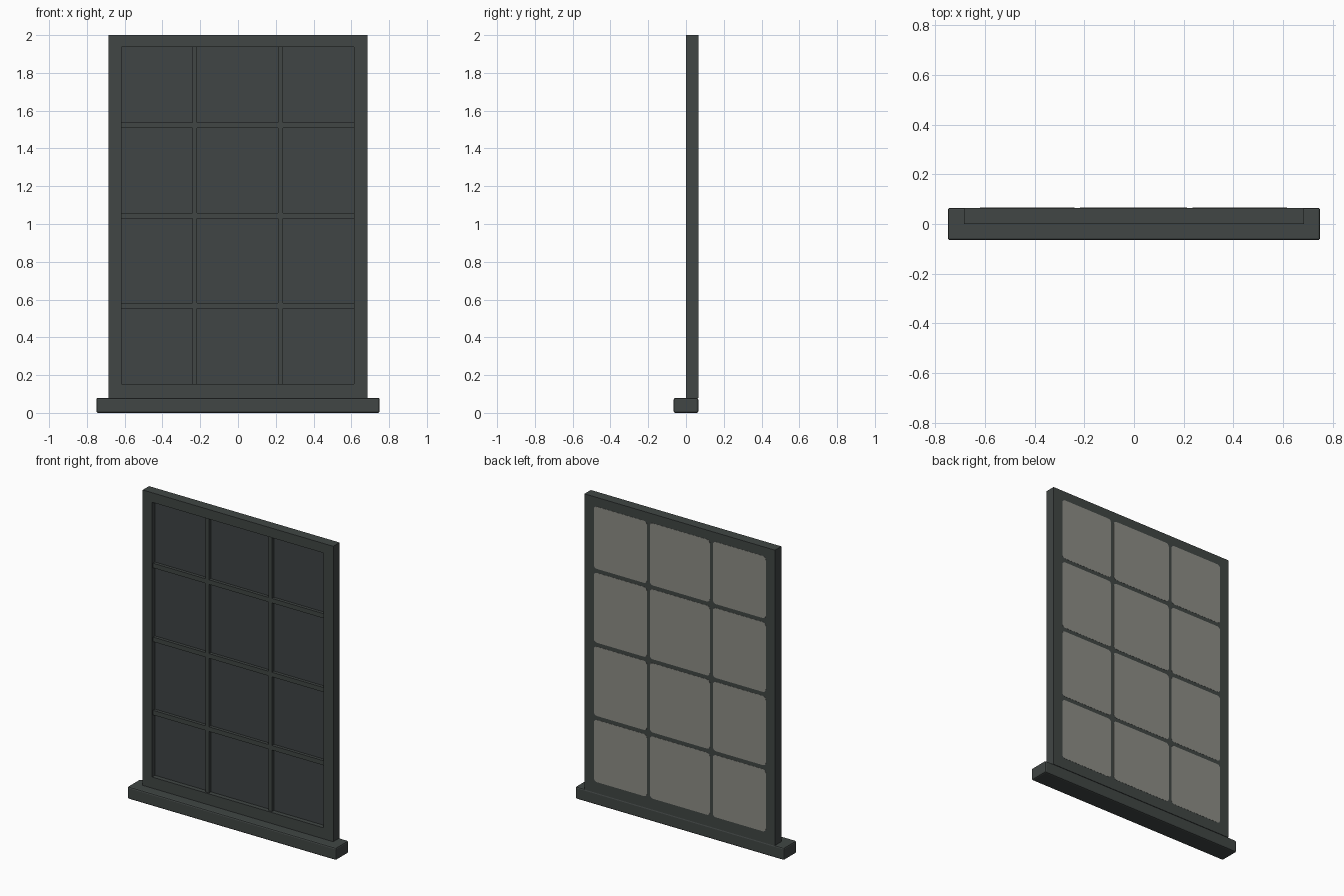
import bpy, bmesh, math

if "Cube" in bpy.data.objects:
    bpy.data.objects.remove(bpy.data.objects["Cube"])


def material(name, rgb):
    m = bpy.data.materials.new(name)
    m.diffuse_color = (*rgb, 1)
    m.use_nodes = True
    m.node_tree.nodes["Principled BSDF"].inputs["Base Color"].default_value = m.diffuse_color
    return m


DARK = material("dark grey paint", (0.052, 0.061, 0.058))
GLASS = material("dark glass", (0.050, 0.058, 0.060))
GREY = material("warm grey", (0.27, 0.27, 0.238))


def add_object(name, bm, mat):
    bmesh.ops.recalc_face_normals(bm, faces=bm.faces)
    me = bpy.data.meshes.new(name)
    bm.to_mesh(me)
    bm.free()
    me.materials.append(mat)
    ob = bpy.data.objects.new(name, me)
    bpy.context.collection.objects.link(ob)
    return ob


def box(bm, x0, x1, y0, y1, z0, z1):
    verts = bmesh.ops.create_cube(bm, size=1)["verts"]
    for v in verts:
        v.co = (x1 if v.co.x > 0 else x0,
                y1 if v.co.y > 0 else y0,
                z1 if v.co.z > 0 else z0)


def rounded_plate(bm, x0, x1, z0, z1, y0, y1, r, steps=4):
    pts = []
    for i, (cx, cz) in enumerate([(x1 - r, z1 - r), (x0 + r, z1 - r),
                                  (x0 + r, z0 + r), (x1 - r, z0 + r)]):
        for s in range(steps + 1):
            a = math.pi / 2 * (i + s / steps)
            pts.append((cx + r * math.cos(a), cz + r * math.sin(a)))
    face = bm.faces.new([bm.verts.new((x, y0, z)) for x, z in pts])
    ext = bmesh.ops.extrude_face_region(bm, geom=[face], use_keep_orig=True)
    for v in ext["geom"]:
        if isinstance(v, bmesh.types.BMVert):
            v.co.y = y1


# Pane openings
COLS = [(-0.618, -0.241), (-0.216, 0.212), (0.237, 0.615)]
ROWS = [(0.152, 0.552), (0.582, 1.028), (1.058, 1.508), (1.538, 1.938)]
BACK = 0.065
LEFT, RIGHT = COLS[0][0], COLS[-1][1]
BOTTOM, TOP = ROWS[0][0], ROWS[-1][1]

# Sill with softened edges
bm = bmesh.new()
box(bm, -0.75, 0.75, -0.065, BACK, 0.0, 0.08)
bmesh.ops.bevel(bm, geom=bm.edges[:], offset=0.009, segments=2,
                profile=0.5, affect='EDGES')
add_object("sill", bm, DARK)

# Outer frame: two stiles and two rails
bm = bmesh.new()
box(bm, -0.685, LEFT, 0, BACK, 0.078, 2.0)
box(bm, RIGHT, 0.685, 0, BACK, 0.078, 2.0)
box(bm, LEFT, RIGHT, 0, BACK, 0.078, BOTTOM)
box(bm, LEFT, RIGHT, 0, BACK, TOP, 2.0)
add_object("outer_frame", bm, DARK)

# Glazing bars, slightly behind the frame front
bm = bmesh.new()
for lower, upper in zip(ROWS, ROWS[1:]):
    box(bm, LEFT, RIGHT, 0.01, BACK, lower[1], upper[0])
for z0, z1 in ROWS:
    for a, b in zip(COLS, COLS[1:]):
        box(bm, a[1], b[0], 0.01, BACK, z0, z1)
add_object("glazing_bars", bm, DARK)

# Glass panes filling each opening, and rounded grey panels on the back
glass, panels = bmesh.new(), bmesh.new()
for z0, z1 in ROWS:
    for x0, x1 in COLS:
        box(glass, x0, x1, 0.03, BACK, z0, z1)
        rounded_plate(panels, x0 - 0.002, x1 + 0.002, z0 - 0.002, z1 + 0.002,
                      BACK - 0.001, BACK + 0.001, 0.022)
add_object("glass_panes", glass, GLASS)
add_object("back_panels", panels, GREY)
